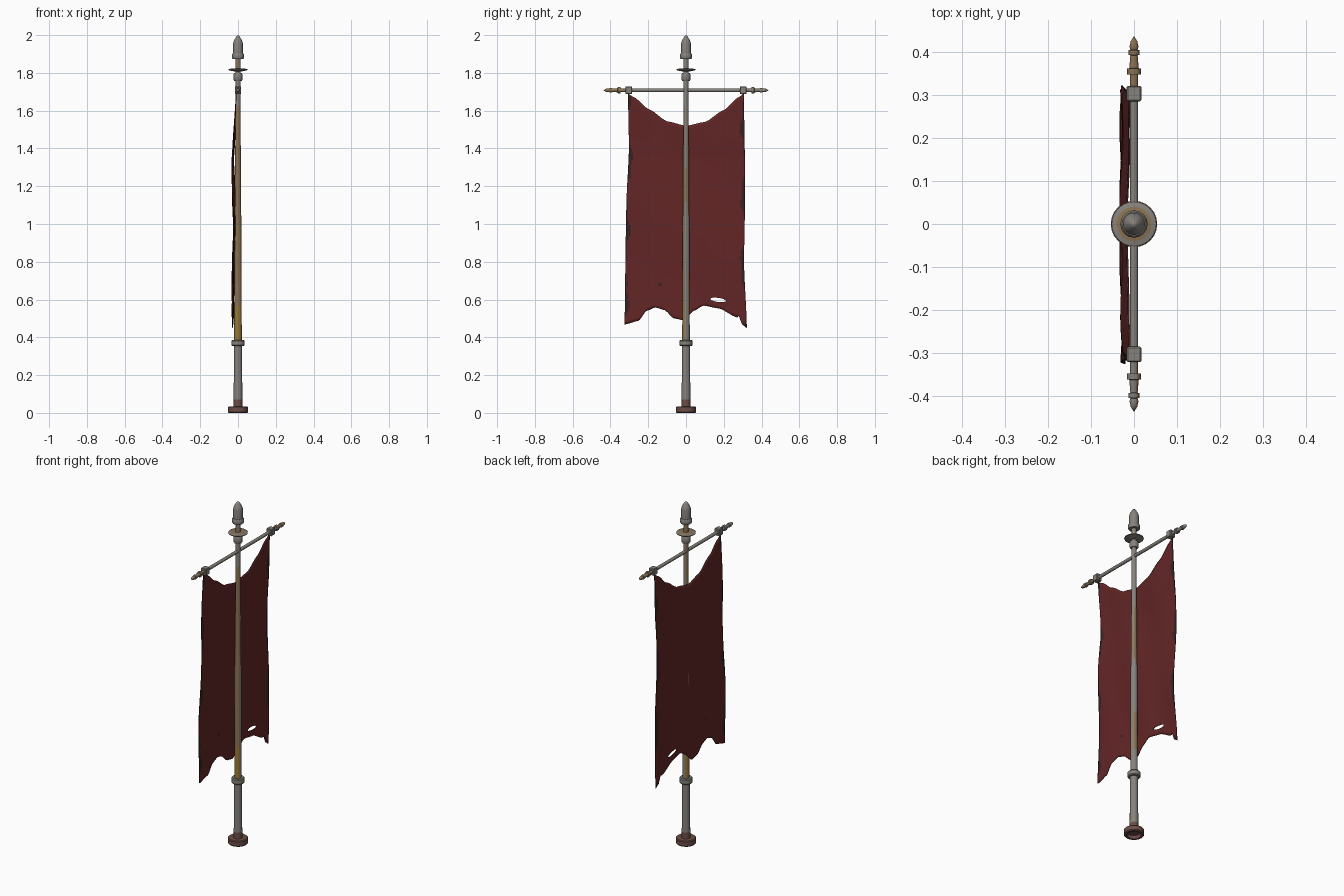
import bpy, bmesh, math
from mathutils import Matrix, Vector

if "Cube" in bpy.data.objects:
    bpy.data.objects.remove(bpy.data.objects["Cube"])


def material(name, rgb):
    m = bpy.data.materials.new(name)
    m.diffuse_color = (*rgb, 1)
    m.use_nodes = True
    m.node_tree.nodes["Principled BSDF"].inputs["Base Color"].default_value = m.diffuse_color
    return m


STEEL = material("worn steel", (0.24, 0.225, 0.20))
BROWN = material("tarnished bronze", (0.26, 0.17, 0.085))
GOLD = material("old gold", (0.31, 0.19, 0.04))
RUST = material("rust", (0.15, 0.075, 0.062))
CLOTH = material("red cloth", (0.125, 0.019, 0.019))
HEM = material("dark frayed hem", (0.04, 0.016, 0.017))


def finish(name, bm, mats, rule=None, smooth=True):
    """Turn a bmesh into an object, colouring faces by a rule."""
    bmesh.ops.recalc_face_normals(bm, faces=bm.faces)
    if rule:
        for f in bm.faces:
            f.material_index = rule(f.calc_center_median(), f.normal)
    me = bpy.data.meshes.new(name)
    bm.to_mesh(me)
    bm.free()
    for m in mats:
        me.materials.append(m)
    ob = bpy.data.objects.new(name, me)
    bpy.context.collection.objects.link(ob)
    if smooth:
        bpy.ops.object.select_all(action='DESELECT')
        ob.select_set(True)
        bpy.context.view_layer.objects.active = ob
        bpy.ops.object.shade_smooth_by_angle(angle=math.radians(35))
    return ob


def lathe(name, profile, mats, rule=None, sides=16, rot=None):
    """Spin (radius, height) points around z, then optionally rotate."""
    bm = bmesh.new()
    vs = [bm.verts.new((r, 0, z)) for r, z in profile]
    es = [bm.edges.new(p) for p in zip(vs, vs[1:])]
    bmesh.ops.spin(bm, geom=vs + es, axis=(0, 0, 1), cent=(0, 0, 0),
                   angle=math.tau, steps=sides)
    bmesh.ops.remove_doubles(bm, verts=bm.verts, dist=1e-5)
    if rot:
        bm.transform(rot)
    return finish(name, bm, mats, rule)


def interp(pts, x):
    """Eased interpolation through (x, value) points."""
    for (x0, a), (x1, b) in zip(pts, pts[1:]):
        if x <= x1:
            t = max(0, (x - x0) / (x1 - x0))
            return a + (b - a) * (0.5 * t + 0.5 * t * t * (3 - 2 * t))
    return pts[-1][1]


# Base foot with a hollow underside
lathe("base_foot", [(0, 0.018), (0.034, 0.018), (0.038, 0), (0.05, 0), (0.054, 0.005),
                    (0.054, 0.03), (0.05, 0.034), (0, 0.034)], [RUST], sides=24)

# Lower sleeve and its collar
lathe("lower_sleeve", [(0, 0.03), (0.024, 0.03), (0.023, 0.07), (0.022, 0.25),
                       (0.022, 0.36), (0, 0.36)], [STEEL, RUST],
      lambda c, n: 1 if c.z < 0.07 else 0)
lathe("sleeve_collar", [(0, 0.354), (0.031, 0.354), (0.035, 0.359), (0.035, 0.381),
                        (0.031, 0.386), (0, 0.386)], [STEEL])


# Main pole, with bands of tarnish chosen by height and direction
def pole_rule(c, n):
    if c.z < 0.55 and (n.y < -0.3 or n.x < -0.3):
        return 2
    if 0.55 < c.z < 1.6 and n.y < -0.5:
        return 1
    if 1.1 < c.z < 1.32 and n.y < 0.3 and n.x > 0:
        return 1
    if n.y > 0.7 and (1.05 < c.z < 1.4 or 0.5 < c.z < 0.75):
        return 1
    if c.z > 1.4 and n.x < -0.5:
        return 1
    return 0


steps = [0.38 + 0.046 * i for i in range(31)]
lathe("main_pole", [(0, 0.38)] + [(interp([(0.38, 0.02), (1.0, 0.0185), (1.1, 0.0155),
                                            (1.76, 0.0135)], z), z) for z in steps]
      + [(0, steps[-1])], [STEEL, BROWN, GOLD], pole_rule)

# Top finial stack
lathe("pole_top_collar", [(0, 1.758), (0.02, 1.758), (0.024, 1.765), (0.024, 1.792),
                          (0.02, 1.799), (0, 1.799)], [STEEL])
lathe("finial_neck", [(0.014, 1.795), (0.014, 1.885)], [BROWN, STEEL],
      lambda c, n: 1 if n.x > 0.3 else 0)
lathe("finial_disc", [(0, 1.806), (0.022, 1.808), (0.051, 1.815), (0.052, 1.819),
                      (0.04, 1.822), (0.022, 1.824), (0, 1.824)], [STEEL, BROWN, RUST],
      lambda c, n: 0 if n.z < -0.3 else (2 if math.hypot(c.x, c.y) > 0.05 else
                                         0 if math.hypot(c.x, c.y) > 0.035 else 1), sides=28)
lathe("finial_collar", [(0, 1.874), (0.029, 1.874), (0.032, 1.879), (0.032, 1.897),
                        (0.028, 1.903), (0, 1.903)], [STEEL])
lathe("finial_point", [(0, 1.9), (0.026, 1.9), (0.026, 1.955), (0.022, 1.97),
                       (0.009, 1.993), (0, 2.0)], [STEEL])

# Crossbar with brackets and spindle ends
along_y = Matrix.Rotation(math.radians(-90), 4, 'X')
lathe("crossbar", [(0, -0.3), (0.0095, -0.3), (0.0095, 0.3), (0, 0.3)], [STEEL],
      sides=12, rot=Matrix.Translation((0, 0, 1.708)) @ along_y)
spindle = [(0.0095, 0.31), (0.0095, 0.347), (0.016, 0.348), (0.016, 0.361), (0.011, 0.362),
           (0.0085, 0.392), (0.0125, 0.393), (0.0125, 0.404), (0.0085, 0.405),
           (0.0105, 0.412), (0.0075, 0.425), (0, 0.437)]
for side, label in ((1, "right"), (-1, "left")):
    flip = Matrix.Diagonal((1, side, 1, 1))
    lathe(label + "_spindle", spindle, [STEEL, BROWN],
          lambda c, n: 1 if (n.z > 0.3 or n.x < -0.5) and abs(c.y) > 0.32 else 0,
          sides=12, rot=flip @ Matrix.Translation((0, 0, 1.708)) @ along_y)
    bm = bmesh.new()
    bmesh.ops.create_cube(bm, size=1, matrix=Matrix.Translation((0, side * 0.303, 1.708))
                          @ Matrix.Diagonal((0.034, 0.036, 0.04, 1)))
    bmesh.ops.bevel(bm, geom=bm.edges[:], offset=0.003, segments=1, affect='EDGES')
    finish(label + "_bracket", bm, [STEEL], smooth=False)

# Hanging cloth: outline curves
TOP = [(-0.31, 1.69), (-0.28, 1.672), (-0.2, 1.608), (-0.1, 1.543), (0, 1.52),
       (0.1, 1.54), (0.2, 1.602), (0.28, 1.67), (0.31, 1.69)]
BOTTOM = [(-0.31, 0.468), (-0.24, 0.487), (-0.2, 0.54), (-0.155, 0.558), (-0.11, 0.545),
          (-0.06, 0.5), (-0.01, 0.49), (0.04, 0.54), (0.09, 0.568), (0.17, 0.553),
          (0.262, 0.505), (0.272, 0.513), (0.285, 0.468), (0.31, 0.45)]
LEFT = [(0.45, 0.325), (0.8, 0.321), (1.1, 0.316), (1.4, 0.302), (1.69, 0.307)]
RIGHT = [(0.45, 0.322), (0.8, 0.307), (1.1, 0.312), (1.4, 0.311), (1.69, 0.306)]
NU, NV = 80, 60


def cloth_point(i, j):
    u, v = 2 * i / NU - 1, j / NV
    top, bot = interp(TOP, u * 0.31), interp(BOTTOM, u * 0.31)
    z = top + (bot - top) * v
    y = u * interp(LEFT if u < 0 else RIGHT, z)
    drop = min(1, (1.70 - z) / 0.35)
    x = -0.009 - 0.015 * drop - 0.005 * drop * math.sin(9 * z + 5 * y + 2.2)
    x -= 0.003 * drop * math.sin(23 * y + 5 * z)
    return Vector((x, y, z))


def cloth_rule(c, n):
    edge = interp(LEFT if c.y < 0 else RIGHT, c.z) - abs(c.y)
    width = 0.008 + 0.011 * math.sin(17 * c.z + (1 if c.y > 0 else 4)) \
        + 0.005 * math.sin(47 * c.z)
    spot = math.hypot(c.y + 0.14, c.z - 0.675) < 0.011
    return 1 if edge < width or spot else 0


bm = bmesh.new()
grid = [[bm.verts.new(cloth_point(i, j)) for j in range(NV + 1)] for i in range(NU + 1)]
for i in range(NU):
    for j in range(NV):
        bm.faces.new((grid[i][j], grid[i + 1][j], grid[i + 1][j + 1], grid[i][j + 1]))
cloth = finish("hanging_cloth", bm, [CLOTH, HEM], cloth_rule)
solid = cloth.modifiers.new("thickness", 'SOLIDIFY')
solid.thickness = 0.004
solid.offset = 0
solid.material_offset_rim = 1

# Torn slit near the lower hem
bm = bmesh.new()
bmesh.ops.create_cone(bm, cap_ends=True, segments=16, radius1=1, radius2=1, depth=0.2,
                      matrix=Matrix.Translation((-0.02, 0.17, 0.598))
                      @ Matrix.Rotation(math.radians(-8), 4, 'X')
                      @ Matrix.Diagonal((1, 0.042, 0.011, 1))
                      @ Matrix.Rotation(math.radians(90), 4, 'Y'))
cutter = finish("slit_cutter", bm, [CLOTH], smooth=False)
cutter.hide_render = True
cutter.display_type = 'WIRE'
cut = cloth.modifiers.new("slit", 'BOOLEAN')
cut.operation = 'DIFFERENCE'
cut.solver = 'EXACT'
cut.object = cutter
